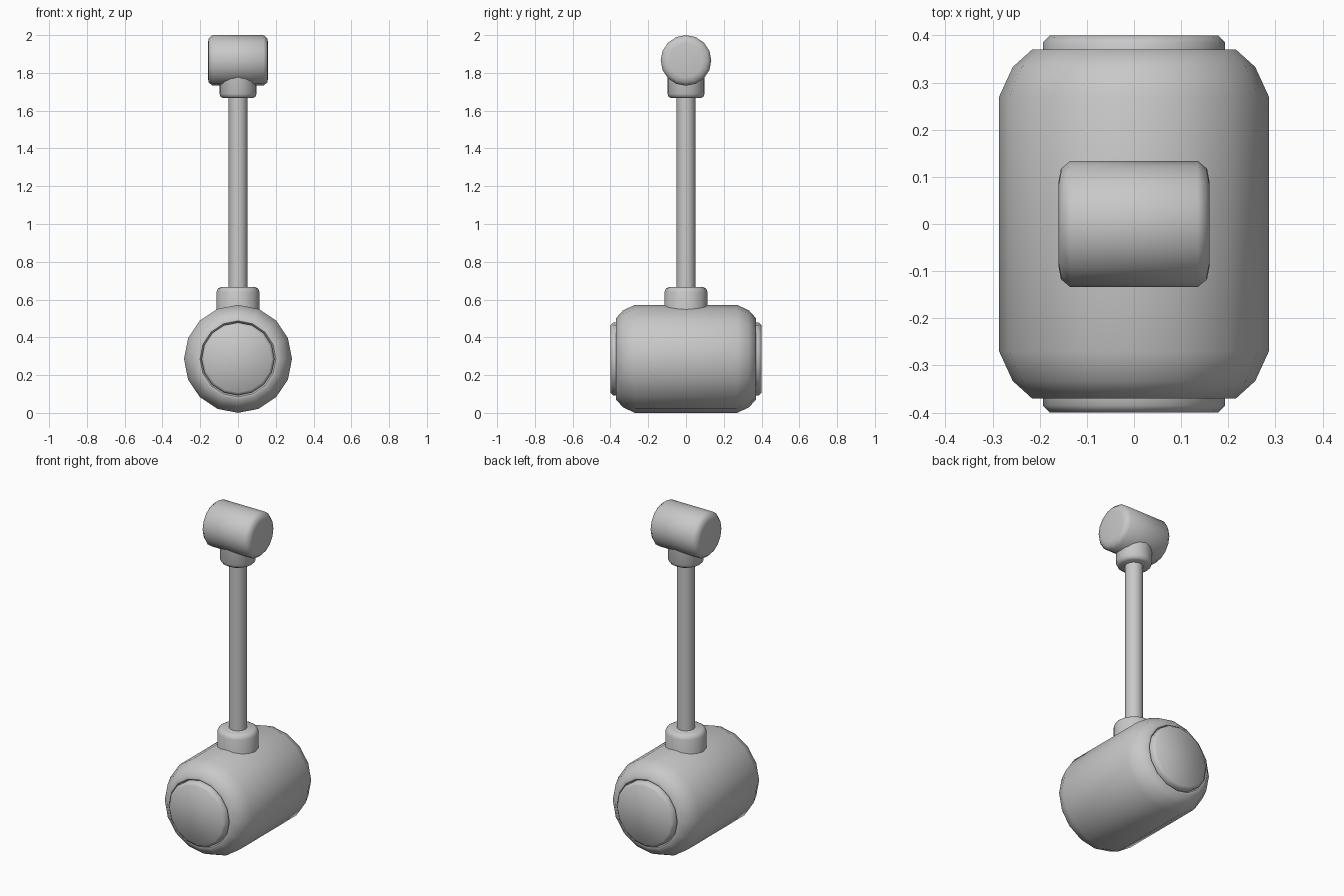
import bpy, bmesh, math
from mathutils import Matrix

if "Cube" in bpy.data.objects:
    bpy.data.objects.remove(bpy.data.objects["Cube"], do_unlink=True)

GREY = (0.58, 0.58, 0.58, 1.0)
grey = bpy.data.materials.new("plain grey")
grey.use_nodes = True
grey.diffuse_color = GREY
grey.node_tree.nodes["Principled BSDF"].inputs["Base Color"].default_value = GREY


def lathe(name, profile, axis="Z", z=0.0, sides=16):
    """Closed solid turned from (radius, height) points along an axis."""
    bm = bmesh.new()
    rings = []
    for r, h in profile:
        rings.append([bm.verts.new((r * math.cos(2 * math.pi * i / sides),
                                    r * math.sin(2 * math.pi * i / sides), h))
                      for i in range(sides)])
    for a, b in zip(rings, rings[1:]):
        for i in range(sides):
            j = (i + 1) % sides
            bm.faces.new((a[i], a[j], b[j], b[i]))
    bm.faces.new(rings[0][::-1])
    bm.faces.new(rings[-1])
    turn = {"X": Matrix.Rotation(math.pi / 2, 4, "Y"),
            "Y": Matrix.Rotation(math.pi / 2, 4, "X"),
            "Z": Matrix.Identity(4)}[axis]
    bm.transform(turn)
    bmesh.ops.recalc_face_normals(bm, faces=bm.faces)
    mesh = bpy.data.meshes.new(name)
    bm.to_mesh(mesh)
    bm.free()
    mesh.materials.append(grey)
    obj = bpy.data.objects.new(name, mesh)
    obj.location.z = z
    bpy.context.collection.objects.link(obj)
    bpy.ops.object.select_all(action="DESELECT")
    obj.select_set(True)
    bpy.context.view_layer.objects.active = obj
    bpy.ops.object.shade_smooth_by_angle(angle=math.radians(50))
    return obj


def both_ends(half):
    """Mirror a profile given from the middle outwards."""
    return [(r, -h) for r, h in reversed(half)] + half


# Barrel with rounded rims, a thin groove and a raised cap at each end
lathe("barrel", both_ends([(0.286, 0.27), (0.257, 0.333), (0.216, 0.37),
                           (0.201, 0.37), (0.193, 0.358), (0.193, 0.385),
                           (0.178, 0.40)]), "Y", 0.286)

# Collar joining the barrel to the rod
lathe("lower_collar", [(0.114, 0.45), (0.114, 0.64), (0.106, 0.658), (0.09, 0.667)])

# Long rod
lathe("rod", [(0.05, 0.62), (0.05, 1.72)])

# Collar joining the rod to the crossbar
lathe("upper_collar", [(0.08, 1.667), (0.092, 1.674), (0.099, 1.69), (0.099, 1.83)])

# Crossbar at the top
lathe("crossbar", both_ends([(0.134, 0.135), (0.117, 0.155), (0.09, 0.16)]), "X", 1.866)
